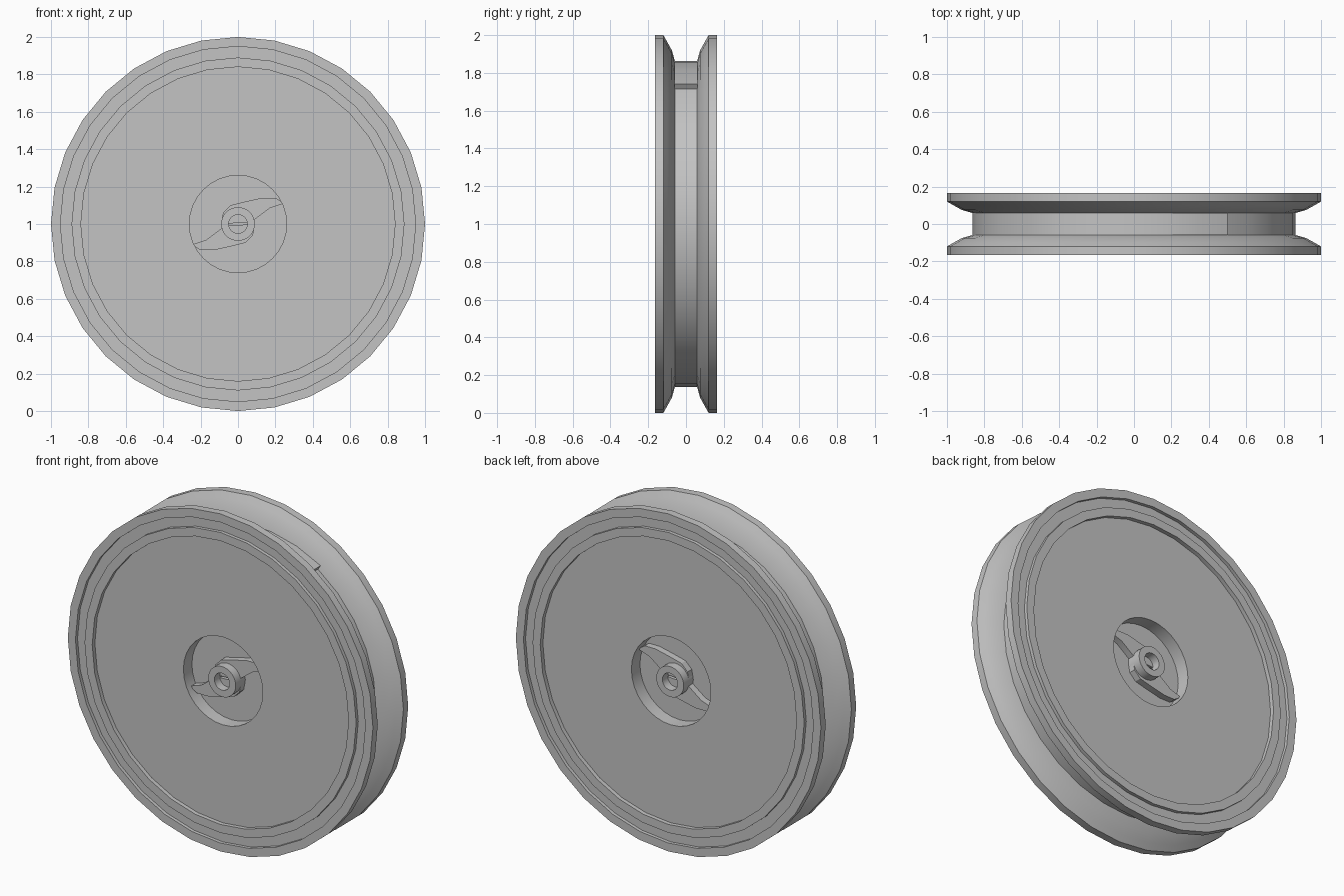
import bpy
import bmesh
from math import radians, sin, cos, pi

cube = bpy.data.objects.get("Cube")
if cube:
    bpy.data.objects.remove(cube, do_unlink=True)

SEGMENTS = 32
CENTRE = 1.0  # axle height

grey = bpy.data.materials.new("plain grey")
grey.use_nodes = True
grey.diffuse_color = (0.55, 0.55, 0.55, 1)
grey.node_tree.nodes["Principled BSDF"].inputs["Base Color"].default_value = grey.diffuse_color


def finish(name, bm, angle=30):
    bmesh.ops.recalc_face_normals(bm, faces=bm.faces)
    mesh = bpy.data.meshes.new(name)
    bm.to_mesh(mesh)
    bm.free()
    mesh.materials.append(grey)
    obj = bpy.data.objects.new(name, mesh)
    obj.location.z = CENTRE
    bpy.context.collection.objects.link(obj)
    bpy.ops.object.select_all(action='DESELECT')
    obj.select_set(True)
    bpy.context.view_layer.objects.active = obj
    bpy.ops.object.shade_smooth_by_angle(angle=radians(angle))
    return obj


def lathe(name, section):
    """Turn a closed (radius, y) section around the axle."""
    bm = bmesh.new()
    rings = []
    for i in range(SEGMENTS):
        a = 2 * pi * i / SEGMENTS
        rings.append([bm.verts.new((r * cos(a), y, r * sin(a))) for r, y in section])
    n = len(section)
    for i in range(SEGMENTS):
        here, there = rings[i], rings[(i + 1) % SEGMENTS]
        for j in range(n):
            k = (j + 1) % n
            bm.faces.new((here[j], here[k], there[k], there[j]))
    return finish(name, bm)


def plate(name, outline, half_depth):
    """Extrude an (x, z) outline through the wheel."""
    bm = bmesh.new()
    face = bm.faces.new([bm.verts.new((x, -half_depth, z)) for x, z in outline])
    new = bmesh.ops.extrude_face_region(bm, geom=[face])["geom"]
    moved = [v for v in new if isinstance(v, bmesh.types.BMVert)]
    bmesh.ops.translate(bm, verts=moved, vec=(0, 2 * half_depth, 0))
    return finish(name, bm)


# Wheel body: hub, recessed web, face ridges and curved flange, mirrored
half = [(0.05, 0.15), (0.09, 0.15), (0.09, 0.03), (0.26, 0.03), (0.26, 0.14),
        (0.84, 0.14), (0.84, 0.165), (0.89, 0.165), (0.89, 0.145), (0.95, 0.145),
        (0.95, 0.165), (1.0, 0.165), (1.0, 0.12), (0.965, 0.1), (0.92, 0.075),
        (0.86, 0.058)]
lathe("wheel_body", [(r, -y) for r, y in half] + [(r, y) for r, y in reversed(half)])

# Wound band whose loose end lifts off the drum
START = 56
band = []
for i in range(SEGMENTS + 1):
    t = 360 * i / SEGMENTS
    lift = max(0, 1 - t / 34)
    r = 0.863 + 0.03 * lift
    a = radians(START + t)
    band.append((r * cos(a), r * sin(a)))
plate("wound_band", band, 0.06)

# Curved spokes, each shape used twice, half a turn apart
long_spoke = [(-0.09, 0.0), (-0.08, 0.06), (-0.04, 0.1), (0.04, 0.12), (0.13, 0.14),
              (0.2, 0.14), (0.245, 0.11), (0.17, 0.085), (0.11, 0.04), (0.07, 0.01)]
broad_spoke = [(0.0, 0.26), (0.02, 0.18), (0.01, 0.07), (0.06, 0.05),
               (0.14, 0.13), (0.13, 0.19), (0.1, 0.24)]
for turn, side in ((1, "upper"), (-1, "lower")):
    for label, shape, depth in (("long", long_spoke, 0.1), ("broad", broad_spoke, 0.06)):
        plate(f"{side}_{label}_spoke", [(turn * x, turn * z) for x, z in shape], depth)
